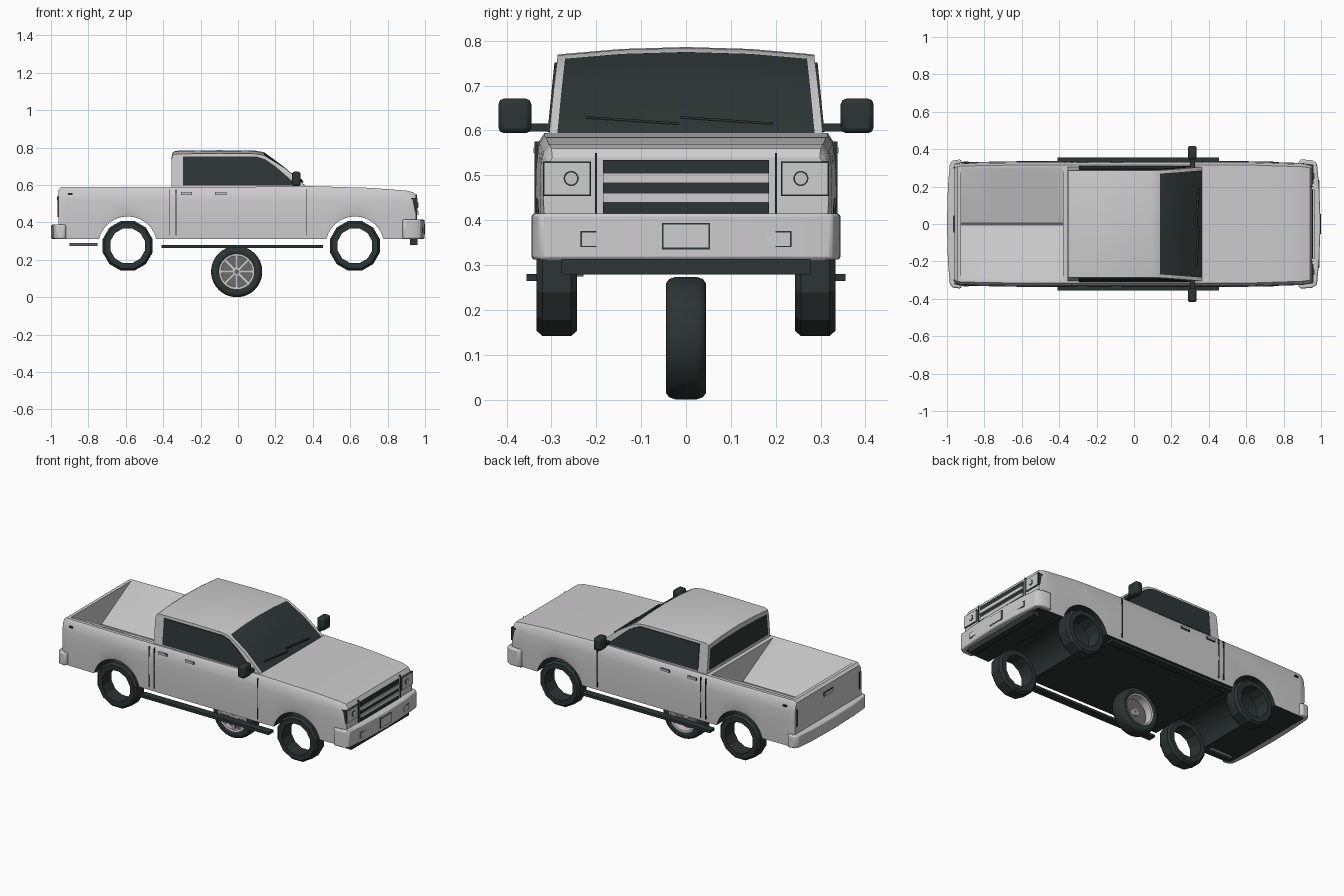
import bpy, bmesh, math
from mathutils import Matrix, Vector

cube = bpy.data.objects.get("Cube")
if cube:
    bpy.data.objects.remove(cube, do_unlink=True)


def material(name, rgb):
    m = bpy.data.materials.new(name)
    m.use_nodes = True
    m.diffuse_color = (*rgb, 1)
    m.node_tree.nodes["Principled BSDF"].inputs["Base Color"].default_value = (*rgb, 1)
    return m


PAINT = material("light grey paint", (0.62, 0.61, 0.62))
DARK = material("dark trim", (0.025, 0.035, 0.033))
GLASS = material("dark glass", (0.027, 0.037, 0.035))
STEEL = material("bed seam grey", (0.12, 0.12, 0.12))
ALLOY = material("alloy", (0.58, 0.57, 0.58))
SHADE = material("rim inner grey", (0.16, 0.15, 0.15))


def build(name, verts, faces, mats, idx=None, smooth=None, bevel=0):
    me = bpy.data.meshes.new(name)
    me.from_pydata(verts, [], faces)
    for m in mats:
        me.materials.append(m)
    if idx:
        me.polygons.foreach_set("material_index", idx)
    bm = bmesh.new()
    bm.from_mesh(me)
    bmesh.ops.recalc_face_normals(bm, faces=bm.faces)
    bm.to_mesh(me)
    bm.free()
    ob = bpy.data.objects.new(name, me)
    bpy.context.collection.objects.link(ob)
    if bevel:
        mod = ob.modifiers.new("soft edges", "BEVEL")
        mod.width, mod.segments, mod.limit_method = bevel, 2, "ANGLE"
    if smooth:
        bpy.ops.object.select_all(action="DESELECT")
        ob.select_set(True)
        bpy.context.view_layer.objects.active = ob
        bpy.ops.object.shade_smooth_by_angle(angle=math.radians(smooth))
    return ob


def prism(name, lower, upper, mat, **kw):
    n = len(lower)
    faces = [tuple(range(n)), tuple(range(n, 2 * n))]
    faces += [(i, (i + 1) % n, (i + 1) % n + n, i + n) for i in range(n)]
    return build(name, lower + upper, faces, [mat], **kw)


def box(name, x, y, z, mat, **kw):
    ring = [(x[0], y[0]), (x[1], y[0]), (x[1], y[1]), (x[0], y[1])]
    return prism(name, [(*p, z[0]) for p in ring], [(*p, z[1]) for p in ring], mat, **kw)


def lathe(name, profile, segs, centre, mat, smooth=None):
    # closed (radius, y) profile spun around the y axis
    n, verts, faces = len(profile), [], []
    for s in range(segs):
        a = math.tau * (s + 0.5) / segs
        verts += [(centre[0] + r * math.cos(a), centre[1] + y, centre[2] + r * math.sin(a))
                  for r, y in profile]
        t = (s + 1) % segs
        faces += [(s * n + i, s * n + (i + 1) % n, t * n + (i + 1) % n, t * n + i) for i in range(n)]
    return build(name, verts, faces, [mat], smooth=smooth)


def lerp_table(table, x):
    for (x0, v0), (x1, v1) in zip(table, table[1:]):
        if x <= x1:
            return v0 + (v1 - v0) * max(0, x - x0) / (x1 - x0)
    return table[-1][1]


# Body shell: cross-sections along x, with wheel arches and a V-shaped bed
WHEELS_X, WHEEL_Z, ARCH = (-0.59, 0.625), 0.275, 0.157
TOP = [(-0.96, 0.575), (-0.945, 0.588), (0.3, 0.59), (0.38, 0.594), (0.7, 0.585), (0.9, 0.57), (0.94, 0.56), (0.953, 0.54)]
WIDTH = [(-0.96, 0.322), (-0.93, 0.33), (-0.6, 0.336), (0.6, 0.336), (0.9, 0.326), (0.953, 0.318)]
stations = [(x, 0.31, False) for x in (-0.96, -0.945, -0.925)]
stations += [(-0.925, 0.31, True), (-0.38, 0.31, True), (-0.38, 0.31, False)]
stations += [(x, 0.31, False) for x in (0.0, 0.38, 0.85, 0.9, 0.94, 0.953)]
for cx in WHEELS_X:
    for k in range(15):
        a = math.radians(167 - 11 * k)
        stations.append((cx + ARCH * math.cos(a), WHEEL_Z + ARCH * math.sin(a), cx < 0))
first, bed, rest = [], [], []
for s in stations:
    (bed if s[2] else first if s[0] < -0.9 else rest).append(s)
stations = first + sorted(bed) + sorted(rest)
verts, faces, idx = [], [], []
for x, bottom, in_bed in stations:
    w, t = lerp_table(WIDTH, x), lerp_table(TOP, x)
    half = [(w - 0.006, bottom), (w, 0.45), (w - 0.002, 0.52), (w - 0.008, t - 0.018),
            (w - 0.02, t), (w - 0.041, t), (0.008, 0.435 if in_bed else t)]
    verts += [(x, y, z) for y, z in half] + [(x, -y, z) for y, z in reversed(half)]
N = 14
for s in range(len(stations) - 1):
    for i in range(N):
        j = (i + 1) % N
        faces.append((s * N + i, s * N + j, s * N + N + j, s * N + N + i))
        idx.append(1 if i == N - 1 else 2 if i == 6 and stations[s][2] and stations[s + 1][2] else 0)
last = (len(stations) - 1) * N
faces += [tuple(range(N)), tuple(range(last, last + N))]
build("body", verts, faces, [PAINT, DARK, STEEL], idx + [0, 0], smooth=30)


# Cab with painted pillars, dark windscreen and rear window
def cab_half(z):
    return 0.306 - 0.1 * (z - 0.585)


profile = [(-0.355, 0.57), (-0.355, 0.605), (-0.355, 0.745), (-0.352, 0.772), (-0.335, 0.783), (-0.1, 0.786),
           (0.09, 0.784), (0.14, 0.775), (0.25, 0.694), (0.37, 0.588), (0.37, 0.57)]
cols = (-1, -0.94, -0.5, 0, 0.5, 0.94, 1)
verts, faces, idx = [], [], []
for x, z in profile:
    crown = 0.017 * min(1, max(0, (z - 0.68) / 0.09))
    verts += [(x, t * cab_half(z), z - crown * t * t) for t in cols]
C = len(cols)
for p in range(len(profile) - 1):
    for c in range(C - 1):
        faces.append((p * C + c, p * C + c + 1, p * C + C + c + 1, p * C + C + c))
        idx.append(1 if p in (1, 7, 8) and 0 < c < C - 2 else 0)
for c in (0, C - 1):
    faces.append(tuple(p * C + c for p in range(len(profile))))
build("cab", verts, faces, [PAINT, GLASS], idx + [0, 0], smooth=35)

# Items found on both sides
window = [(-0.295, 0.597), (-0.295, 0.752), (0.1, 0.752), (0.145, 0.738), (0.2, 0.7), (0.318, 0.597)]
for side, tag in ((1, "left"), (-1, "right")):
    def span(a, b):
        return tuple(sorted((side * a, side * b)))
    prism(f"{tag}_side_window", [(x, side * (cab_half(z) - 0.004), z) for x, z in window],
          [(x, side * (cab_half(z) + 0.004), z) for x, z in window], GLASS)
    box(f"{tag}_mirror", (0.288, 0.335), span(0.345, 0.418), (0.594, 0.671), DARK, bevel=0.012, smooth=40)
    box(f"{tag}_mirror_arm", (0.3, 0.325), span(0.29, 0.35), (0.598, 0.616), DARK)
    box(f"{tag}_side_step", (-0.41, 0.455), span(0.31, 0.356), (0.264, 0.28), DARK)
    for x in (-0.367, -0.332, 0.365):
        box(f"{tag}_door_gap", (x - 0.002, x + 0.002), span(0.325, 0.3375), (0.33, 0.575), DARK)
    for x in (-0.275, -0.092):
        box(f"{tag}_handle_gap", (x - 0.03, x + 0.03), span(0.325, 0.336), (0.547, 0.562), DARK)
        box(f"{tag}_door_handle", (x - 0.027, x + 0.027), span(0.325, 0.34), (0.55, 0.562), PAINT)
    box(f"{tag}_marker", (-0.908, -0.885), span(0.32, 0.333), (0.546, 0.556), DARK)
    box(f"{tag}_tail_light", (-0.964, -0.95), span(0.298, 0.306), (0.43, 0.535), DARK)
    box(f"{tag}_grille_edge", (0.94, 0.957), span(0.198, 0.203), (0.415, 0.55), DARK)
    # Headlight with round lamp, and fog lamp
    for name, y, z, x in (("headlight", (0.215, 0.316), (0.457, 0.528), 0.954),
                          ("fog_lamp", (0.181, 0.232), (0.343, 0.373), 0.987)):
        box(f"{tag}_{name}_edge", (x - 0.03, x + 0.003), span(y[0] - 0.003, y[1] + 0.003),
            (z[0] - 0.003, z[1] + 0.003), DARK)
        box(f"{tag}_{name}", (x - 0.03, x + 0.006), span(*y), z, PAINT)
    for name, r, x, mat in (("lamp_edge", 0.017, 0.962, DARK), ("lamp", 0.0135, 0.964, ALLOY)):
        ring = [(side * 0.256 + r * math.cos(k * math.tau / 20), 0.493 + r * math.sin(k * math.tau / 20))
                for k in range(20)]
        prism(f"{tag}_{name}", [(0.95, *p) for p in ring], [(x, *p) for p in ring], mat)
    # Open twelve-sided tyres
    for cx in WHEELS_X:
        lathe(f"{tag}_tyre", [(0.096, -0.045), (0.126, -0.045), (0.138, -0.032), (0.138, 0.032),
                              (0.126, 0.045), (0.096, 0.045)], 12, (cx, side * 0.288, WHEEL_Z), DARK)

# Bumpers, bowed in plan
for name, plan, z in (("front_bumper", [(0.88, 0.335), (0.89, 0.345), (0.95, 0.342), (0.978, 0.325), (0.99, 0.2), (0.998, 0)], (0.312, 0.415)),
                      ("rear_bumper", [(-0.92, 0.335), (-0.93, 0.345), (-0.97, 0.34), (-0.985, 0.32), (-0.995, 0.2), (-1, 0)], (0.312, 0.388))):
    ring = plan + [(x, -y) for x, y in reversed(plan[:-1])]
    prism(name, [(*p, z[0]) for p in ring], [(*p, z[1]) for p in ring], PAINT, bevel=0.012, smooth=40)

# Nose details, number plate, tailgate handle, skid bar and tailpipe
box("grille", (0.94, 0.957), (-0.185, 0.185), (0.413, 0.534), DARK)
for z in (0.494, 0.45):
    box("grille_bar", (0.94, 0.964), (-0.185, 0.185), (z - 0.011, z + 0.011), PAINT)
box("number_plate_edge", (0.97, 0.9985), (-0.054, 0.054), (0.335, 0.394), DARK)
box("number_plate", (0.97, 1.0), (-0.05, 0.05), (0.339, 0.39), PAINT)
box("tailgate_handle_edge", (-0.964, -0.95), (-0.045, 0.045), (0.515, 0.54), DARK)
box("tailgate_handle", (-0.967, -0.95), (-0.041, 0.041), (0.519, 0.536), PAINT)
box("skid_bar", (0.92, 0.96), (-0.278, 0.278), (0.279, 0.312), DARK)
box("tailpipe", (-0.9, -0.75), (-0.245, -0.228), (0.274, 0.291), STEEL)

# Wipers lying on the windscreen
for y in (-0.222, -0.012):
    a, b = Vector((0.338, y, 0.627)), Vector((0.35, y + 0.205, 0.613))
    prism("wiper", [tuple(a), tuple(b), tuple(b + Vector((0, 0, 0.005))), tuple(a + Vector((0, 0, 0.005)))],
          [tuple(p + Vector((-0.01, 0, 0))) for p in (a, b, b + Vector((0, 0, 0.005)), a + Vector((0, 0, 0.005)))], DARK)

# Spare wheel below the floor
SPARE = (-0.007, 0, 0.137)
lathe("spare_tyre", [(0.093, -0.038), (0.1, -0.044), (0.122, -0.045), (0.132, -0.038), (0.137, -0.024),
                     (0.137, 0.024), (0.132, 0.038), (0.122, 0.045), (0.1, 0.044), (0.093, 0.038)], 36, SPARE, DARK, 45)
lathe("spare_rim", [(0.083, -0.04), (0.094, -0.042), (0.094, 0.042), (0.086, 0.04)], 36, SPARE, ALLOY, 40)
lathe("spare_back_disc", [(0.001, -0.012), (0.087, -0.012), (0.087, -0.006), (0.001, -0.006)], 36, SPARE, SHADE)
lathe("spare_hub", [(0.009, -0.037), (0.023, -0.035), (0.023, 0.01), (0.009, 0.01)], 20, SPARE, ALLOY)
for k in range(8):
    spoke = box("spare_spoke", (0.018, 0.087), (-0.036, -0.024), (-0.008, 0.008), ALLOY)
    spoke.matrix_world = Matrix.Translation(SPARE) @ Matrix.Rotation(math.tau * k / 8, 4, "Y")
